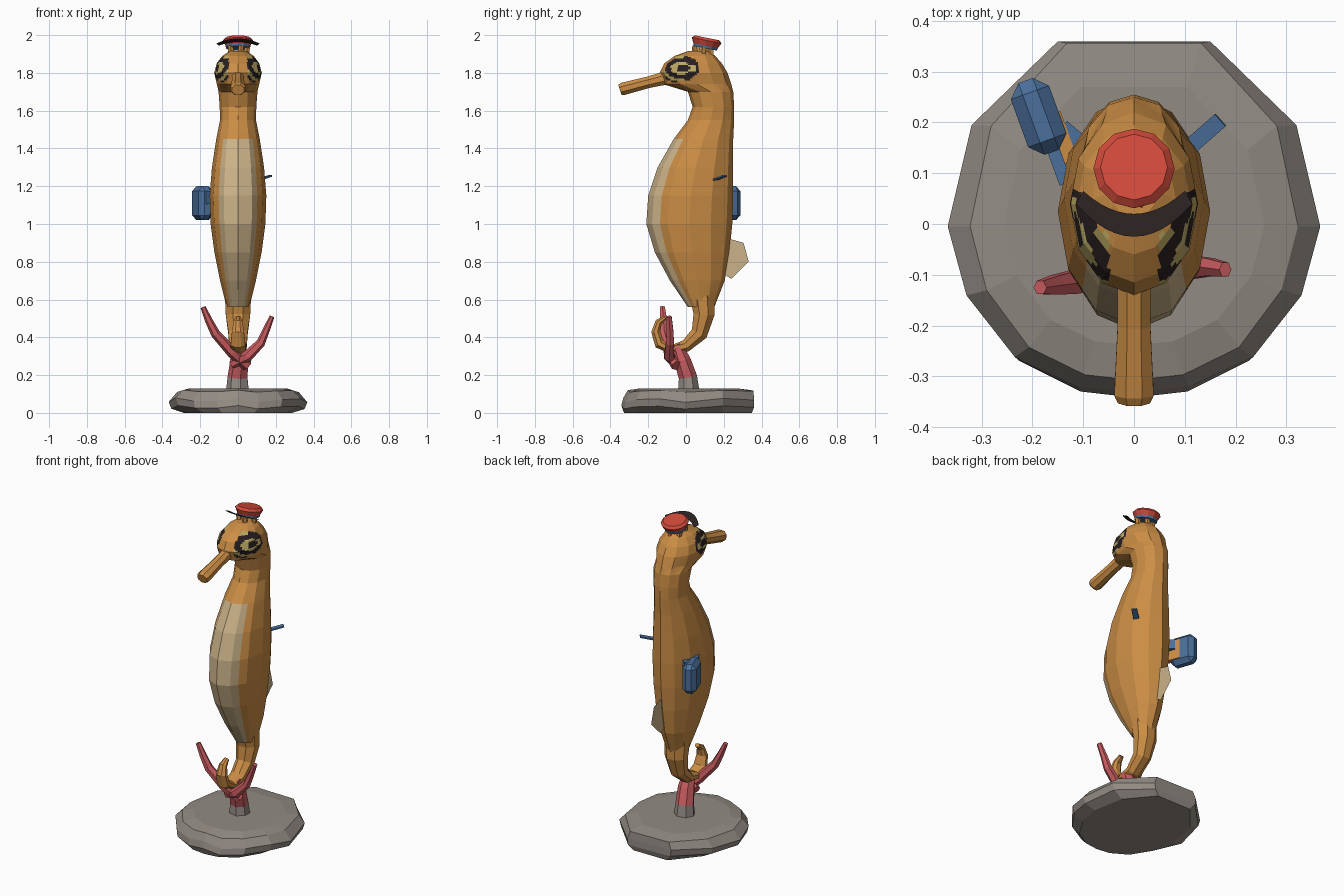
import bpy, bmesh, math
from mathutils import Vector, Matrix

old = bpy.data.objects.get("Cube")
if old:
    bpy.data.objects.remove(old)


def material(name, *rgb):
    m = bpy.data.materials.new(name)
    m.use_nodes = True
    m.diffuse_color = (*rgb, 1)
    m.node_tree.nodes["Principled BSDF"].inputs["Base Color"].default_value = (*rgb, 1)
    return m


ORANGE = material("orange skin", 0.6, 0.27, 0.06)
CREAM = material("cream belly", 0.6, 0.45, 0.25)
YELLOW = material("eye yellow", 0.52, 0.41, 0.13)
BLACK = material("dark brown", 0.022, 0.014, 0.014)
RED = material("cap red", 0.65, 0.07, 0.045)
CORAL = material("coral pink", 0.6, 0.11, 0.12)
STONE = material("stone grey", 0.29, 0.26, 0.23)
BLUE = material("pack blue", 0.07, 0.16, 0.33)


def finish(name, bm, mats, rule=None):
    """Turn a bmesh into a flat shaded object, painted by a face rule."""
    bmesh.ops.recalc_face_normals(bm, faces=bm.faces)
    if rule:
        for f in bm.faces:
            f.material_index = rule(f.calc_center_median())
    mesh = bpy.data.meshes.new(name)
    bm.to_mesh(mesh)
    bm.free()
    for m in mats:
        mesh.materials.append(m)
    ob = bpy.data.objects.new(name, mesh)
    bpy.context.collection.objects.link(ob)
    return ob


def loft(rings):
    """Skin a list of equal rings and close both ends."""
    bm = bmesh.new()
    rows = [[bm.verts.new(p) for p in ring] for ring in rings]
    n = len(rows[0])
    for a, b in zip(rows, rows[1:]):
        for i in range(n):
            j = (i + 1) % n
            bm.faces.new((a[i], a[j], b[j], b[i]))
    bm.faces.new(rows[0][::-1])
    bm.faces.new(rows[-1])
    return bm


def tube(name, path, ref, mats, sides=7, rule=None):
    """Tube along (x, y, z, radius across ref, radius along ref) stations."""
    pts = [Vector(p[:3]) for p in path]
    rings = []
    for i, p in enumerate(path):
        t = (pts[min(i + 1, len(pts) - 1)] - pts[max(i - 1, 0)]).normalized()
        side = (ref - t * ref.dot(t)).normalized()
        up = t.cross(side)
        rings.append([pts[i] + side * (p[4] * math.cos(a)) + up * (p[3] * math.sin(a))
                      for a in (math.tau * (k + 0.5) / sides for k in range(sides))])
    return finish(name, loft(rings), mats, rule)


def box(name, size, loc, turn, mat, bevel=0.0, tilt=0.0):
    bm = bmesh.new()
    bmesh.ops.create_cube(bm, size=1, matrix=Matrix.Diagonal((*size, 1)))
    if bevel:
        bmesh.ops.bevel(bm, geom=bm.edges[:], offset=bevel, segments=1, affect='EDGES')
    bm.transform(Matrix.Translation(loc) @ Matrix.Rotation(turn, 4, 'Z')
                 @ Matrix.Rotation(tilt, 4, 'Y'))
    return finish(name, bm, [mat])


def slab(name, outline, thickness, mat):
    """Flat outline thickened along its own normal."""
    bm = bmesh.new()
    bm.faces.new([bm.verts.new(p) for p in outline])
    bmesh.ops.solidify(bm, geom=bm.faces[:], thickness=thickness)
    return finish(name, bm, [mat])


X, Y, Z = Vector((1, 0, 0)), Vector((0, 1, 0)), Vector((0, 0, 1))

# Body and head: height, front, back, half width
BODY = [(0.56, 0.01, 0.15, 0.06), (0.70, -0.085, 0.205, 0.095), (0.85, -0.165, 0.23, 0.125),
        (1.0, -0.21, 0.245, 0.145), (1.15, -0.20, 0.25, 0.15), (1.3, -0.15, 0.25, 0.138),
        (1.45, -0.065, 0.25, 0.115), (1.55, 0.01, 0.255, 0.095), (1.62, 0.035, 0.255, 0.097),
        (1.70, 0.01, 0.25, 0.103), (1.74, -0.12, 0.24, 0.112), (1.80, -0.14, 0.22, 0.126),
        (1.85, -0.115, 0.19, 0.113), (1.89, -0.06, 0.155, 0.083), (1.915, 0.01, 0.12, 0.045)]


def section(z):
    """Middle y and half depth of the body at a height."""
    for a, b in zip(BODY, BODY[1:]):
        if z <= b[0]:
            t = (z - a[0]) / (b[0] - a[0])
            f, k = (a[i] + (b[i] - a[i]) * t for i in (1, 2))
            return (f + k) / 2, (k - f) / 2
    return 0.06, 0.06


def paint_body(c):
    mid, depth = section(c.z)
    if c.z < 1.44:
        return 1 if (c.y - mid) / depth < -0.67 else 0
    # Eye: dark open ring and pupil on a yellow patch
    u, v = (c.y + 0.03) / 0.1, (c.z - 1.825) / 0.068
    r = math.hypot(u, v)
    if c.z < 1.72 or r > 1.15 or abs(c.x) < 0.05:
        return 0
    if r > 1:
        return 3 if u < -0.2 else 0
    if r > 0.8:
        return 2 if u < 0.2 else 3
    if r > 0.5:
        return 2 if u > 0.3 and abs(v) < 0.3 else 3
    return 3 if abs(v) < 0.2 and u > -0.15 else 2


SIDES = 12
bm = loft([[(w * math.sin(a), (f + k) / 2 - (k - f) / 2 * math.cos(a), z)
            for a in (math.tau * i / SIDES for i in range(SIDES))] for z, f, k, w in BODY])
bmesh.ops.subdivide_edges(bm, edges=bm.edges[:], cuts=5, use_grid_fill=True)
finish("body", bm, [ORANGE, CREAM, YELLOW, BLACK], paint_body)

# Snout and curled tail
tube("snout", [(0, -0.08, 1.78, 0.04, 0.035), (0, -0.2, 1.75, 0.033, 0.035),
               (0, -0.335, 1.715, 0.036, 0.042), (0, -0.35, 1.71, 0.03, 0.034)], X, [ORANGE], 8)
tube("tail", [(0, 0.085, 0.62, 0.07, 0.075), (0, 0.095, 0.52, 0.06, 0.07),
              (0, 0.07, 0.42, 0.048, 0.055), (0, 0.0, 0.355, 0.035, 0.05),
              (0, -0.08, 0.335, 0.025, 0.045), (0, -0.14, 0.365, 0.03, 0.042),
              (0, -0.16, 0.43, 0.026, 0.035), (0, -0.145, 0.48, 0.02, 0.025),
              (0, -0.11, 0.505, 0.012, 0.015)], X, [ORANGE], 8)

# Back fin
slab("back_fin", [(0.006, y, z) for y, z in
                  ((0.2, 0.93), (0.305, 0.9), (0.332, 0.8), (0.24, 0.71), (0.19, 0.74))],
     0.012, CREAM)

# Crown prongs under the cap
for i in range(5):
    a = math.tau * i / 5 + 0.3
    x, y = 0.045 * math.sin(a), 0.09 + 0.045 * math.cos(a)
    tube("crown_prong", [(x * 0.8, y, 1.86, 0.018, 0.018), (x * 1.15, y, 1.945, 0.014, 0.014)],
         Y, [ORANGE], 5)

# Cap: blue band below, red crown above, leaning back
tilt = Matrix.Translation((0, 0.107, 1.96)) @ Matrix.Rotation(-0.2, 4, 'X')
bm = loft([[tilt @ Vector((r * math.cos(a), r * math.sin(a), h))
            for a in (math.tau * i / 12 for i in range(12))]
           for r, h in ((0.064, -0.03), (0.066, -0.016), (0.08, 0.012), (0.066, 0.026))])
finish("cap", bm, [RED, BLUE], lambda c: int((tilt.inverted() @ c).z < -0.02))

# Cap visor
steps = [i / 6 for i in range(-6, 7)]
edge = [(0.115 * t, -0.025 + 0.065 * t * t) for t in steps]
edge += [(0.1 * t, 0.02 + 0.045 * t * t) for t in reversed(steps)]
slab("cap_visor", [(x, y, 1.972 - 0.42 * y) for x, y in edge], 0.012, BLACK)

# Pack on the back with its strap ends
turn = math.radians(20)
box("pack", (0.08, 0.15, 0.18), (-0.188, 0.212, 1.11), turn, BLUE, 0.025)
box("pack_flap", (0.03, 0.1, 0.12), (-0.142, 0.17, 1.11), turn, ORANGE)
box("pack_clip", (0.025, 0.09, 0.07), (-0.15, 0.122, 1.14), turn, BLUE)
box("strap_anchor", (0.06, 0.035, 0.06), (-0.12, 0.17, 1.14), -0.7, BLUE)
box("strap_end", (0.1, 0.032, 0.008), (0.134, 0.173, 1.242), 0.72, BLUE, tilt=-0.25)

# Coral trunk with a stony foot, and two branches
tube("coral_trunk", [(0, 0.015, 0.1, 0.06, 0.065), (0, 0.01, 0.19, 0.05, 0.055),
                     (0.01, -0.02, 0.28, 0.045, 0.05), (0.01, -0.05, 0.36, 0.03, 0.035)],
     X, [CORAL, STONE], 7, lambda c: int(c.z < 0.18))
tube("coral_branch_right", [(0.05, -0.05, 0.25, 0.03, 0.03), (-0.03, -0.09, 0.32, 0.03, 0.03),
                            (-0.12, -0.115, 0.42, 0.025, 0.026),
                            (-0.155, -0.12, 0.49, 0.02, 0.022),
                            (-0.185, -0.125, 0.56, 0.014, 0.015)], Y, [CORAL], 6)
tube("coral_branch_left", [(-0.03, -0.05, 0.26, 0.025, 0.03), (0.05, -0.09, 0.3, 0.03, 0.03),
                           (0.12, -0.085, 0.37, 0.024, 0.025),
                           (0.15, -0.085, 0.44, 0.019, 0.02),
                           (0.18, -0.09, 0.51, 0.013, 0.016)], Y, [CORAL], 6)

# Rock base
half = [(0.15, 0.36), (0.32, 0.195), (0.367, -0.005), (0.33, -0.145), (0.235, -0.27),
        (0.11, -0.33)]
rim = half + [(0, -0.342)] + [(-x, y) for x, y in reversed(half)]
finish("rock", loft([[(x * sx, y * (sf if y < 0 else sb), z + 0.012 * math.sin(i * 2.3) * lump)
                      for i, (x, y) in enumerate(rim)]
                     for sx, sf, sb, z, lump in ((0.78, 0.96, 0.97, 0, 0), (0.96, 1, 1, 0.03, 0.8),
                                                 (1, 0.97, 1, 0.068, 1), (0.88, 0.9, 0.99, 0.115, 0.5),
                                                 (0.7, 0.7, 0.75, 0.13, 0))]), [STONE])
